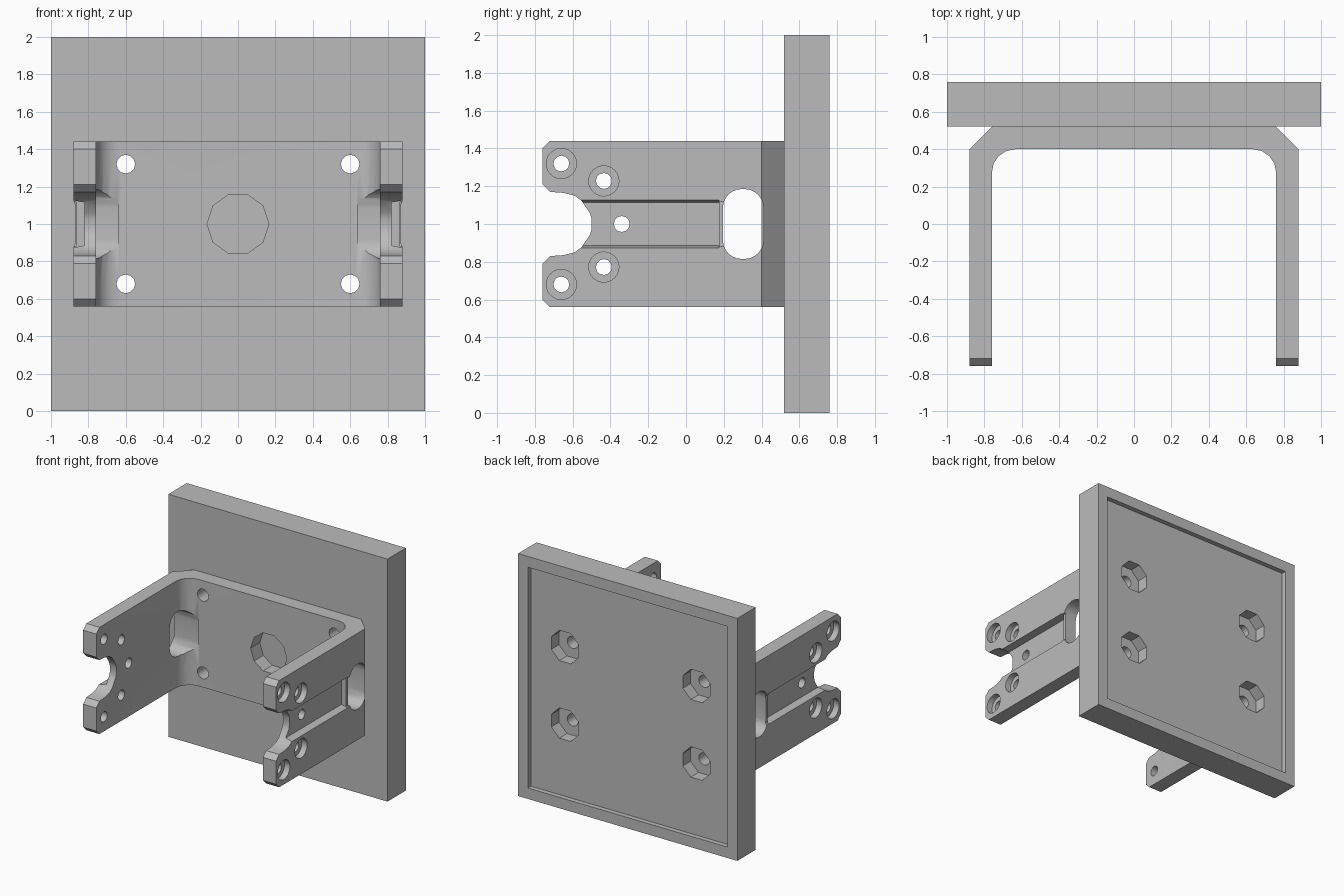
import bpy, bmesh, math

cube = bpy.data.objects.get("Cube")
if cube:
    bpy.data.objects.remove(cube, do_unlink=True)

grey = bpy.data.materials.new("plain grey")
grey.use_nodes = True
COLOUR = (0.5, 0.5, 0.5, 1)
grey.diffuse_color = COLOUR
grey.node_tree.nodes["Principled BSDF"].inputs["Base Color"].default_value = COLOUR


def prism(name, pts, axis, lo, hi):
    """Extrude a 2D outline along an axis."""
    place = {"x": lambda p, d: (d, p[0], p[1]),
             "y": lambda p, d: (p[0], d, p[1]),
             "z": lambda p, d: (p[0], p[1], d)}[axis]
    bm = bmesh.new()
    low = [bm.verts.new(place(p, lo)) for p in pts]
    high = [bm.verts.new(place(p, hi)) for p in pts]
    n = len(pts)
    bm.faces.new(low)
    bm.faces.new(high)
    for i in range(n):
        j = (i + 1) % n
        bm.faces.new((low[i], low[j], high[j], high[i]))
    bmesh.ops.recalc_face_normals(bm, faces=bm.faces)
    mesh = bpy.data.meshes.new(name)
    bm.to_mesh(mesh)
    bm.free()
    mesh.materials.append(grey)
    obj = bpy.data.objects.new(name, mesh)
    bpy.context.collection.objects.link(obj)
    return obj


def rect(a, b, c, d):
    return [(a, c), (b, c), (b, d), (a, d)]


def ngon(u, v, r, n, turn=0.0):
    return [(u + r * math.cos(math.tau * (i + turn) / n),
             v + r * math.sin(math.tau * (i + turn) / n)) for i in range(n)]


def slot(u0, u1, v0, v1, r, steps=6):
    """Rectangle with rounded corners."""
    pts = []
    for k, (u, v) in enumerate(rect(u0 + r, u1 - r, v0 + r, v1 - r)):
        for i in range(steps + 1):
            a = math.pi + (k + i / steps) * math.pi / 2
            pts.append((u + r * math.cos(a), v + r * math.sin(a)))
    return pts


def cut(target, pts, axis, lo, hi):
    tool = prism("cutter", pts, axis, lo, hi)
    tool.hide_render = True
    mod = target.modifiers.new("cut", "BOOLEAN")
    mod.operation = "DIFFERENCE"
    mod.solver = "EXACT"
    mod.object = tool
    bpy.context.view_layer.objects.active = target
    bpy.ops.object.modifier_apply(modifier=mod.name)
    bpy.data.objects.remove(tool, do_unlink=True)


# Square back plate with a shallow recess in its rear face
plate = prism("back_plate", rect(-1, 1, 0, 2), "y", 0.52, 0.76)
cut(plate, rect(-0.91, 0.91, 0.09, 1.91), "y", 0.72, 0.9)

# U-shaped bracket: chamfered outside corners, rounded inside corners
half = [(0.76, 0.52), (0.88, 0.40), (0.88, -0.76), (0.76, -0.76)]
for i in range(5):
    a = i * math.pi / 8
    half.append((0.635 + 0.125 * math.cos(a), 0.275 + 0.125 * math.sin(a)))
outline = half + [(-x, y) for x, y in reversed(half)]
bracket = prism("bracket", outline, "z", 0.56, 1.44)

# Mounting holes through base and plate, with octagonal pockets behind
for x in (-0.6, 0.6):
    for z in (0.68, 1.32):
        for part in (bracket, plate):
            cut(part, ngon(x, z, 0.05, 12), "y", 0.3, 0.9)
        cut(plate, ngon(x, z, 0.135, 8, 0.5), "y", 0.62, 0.9)

# Central ten-sided opening in the bracket base
cut(bracket, ngon(0, 1, 0.165, 10), "y", 0.3, 0.6)

# Open notch and clipped corners at the arm tips
edge = [(-0.80, 0.25), (-0.72, 0.17), (-0.65, 0.165), (-0.59, 0.15),
        (-0.555, 0.125), (-0.51, 0.06), (-0.50, 0.03)]
notch = [(y, 1 + h) for y, h in edge] + [(y, 1 - h) for y, h in reversed(edge)]
cut(bracket, notch, "x", -1, 1)
for s in (-1, 1):
    tip = [(-0.80, 1 + s * 0.40), (-0.70, 1 + s * 0.50), (-0.80, 1 + s * 0.50)]
    tip[0] = (-0.80, 1 + s * 0.36)
    tip[1] = (-0.68, 1 + s * 0.48)
    tip[2] = (-0.80, 1 + s * 0.48)
    cut(bracket, tip, "x", -1, 1)

# Features of each arm: groove, low rib, slot, screw holes
for s in (-1, 1):
    groove = [(s * 0.82, 0.885), (s * 0.9, 0.87), (s * 0.9, 1.13), (s * 0.82, 1.115)]
    cut(bracket, groove, "y", -0.7, 0.175)
    cut(bracket, rect(0.17, 0.22, 0.88, 1.12), "x", s * 0.865, s * 1)
    cut(bracket, slot(0.195, 0.41, 0.815, 1.185, 0.1), "x", s * 0.64, s * 1)
    cut(bracket, ngon(-0.34, 1, 0.042, 12), "x", s * 0.7, s * 1)
    for y, h in ((-0.66, 0.32), (-0.435, 0.228)):
        for z in (1 - h, 1 + h):
            cut(bracket, ngon(y, z, 0.042, 12), "x", s * 0.7, s * 1)
            cut(bracket, ngon(y, z, 0.08, 24), "x", s * 0.83, s * 1)

# Smooth the rounded walls, keep machined edges crisp
for part in (plate, bracket):
    bpy.ops.object.select_all(action="DESELECT")
    part.select_set(True)
    bpy.context.view_layer.objects.active = part
    bpy.ops.object.shade_smooth_by_angle(angle=math.radians(32))
